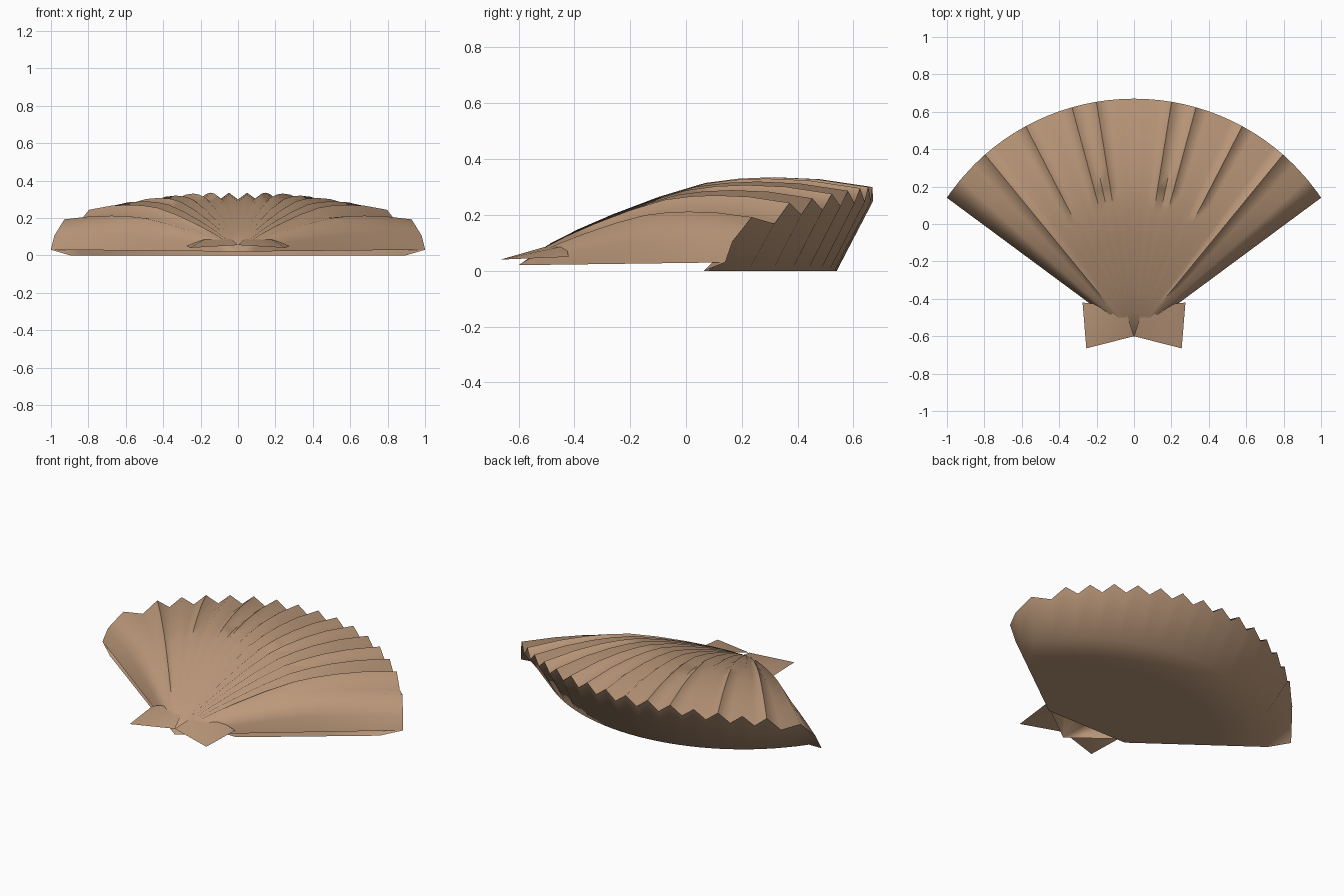
import bpy, bmesh
from math import sin, cos, radians
from mathutils import Vector

cube = bpy.data.objects.get("Cube")
if cube:
    bpy.data.objects.remove(cube)

# Single shell colour
tan = bpy.data.materials.new("shell_tan")
tan.use_nodes = True
colour = (0.50, 0.315, 0.195, 1)
tan.diffuse_color = colour
bsdf = next(n for n in tan.node_tree.nodes if n.type == 'BSDF_PRINCIPLED')
bsdf.inputs["Base Color"].default_value = colour
bsdf.inputs["Roughness"].default_value = 0.7

HINGE_Y = -0.6
EDGE = 53.5
STEP = 3.03

# Half fan: (angle, height factor); even entries are valleys, odd are ridges
factors = [1, 1, 1, 1, .99, .985, .97, .95, .93, .91, .88, .85, .82, .79]
half = [(i * STEP, f, i % 2 == 0) for i, f in enumerate(factors)]
half += [(43, .70, True), (48, .60, False), (52, .28, False), (EDGE, 0, False)]
columns = [(-a, f, v) for a, f, v in reversed(half[1:])] + half

# Ridge profile from hinge to rim: (radius, height)
profile = [(.12, .10), (.22, .15), (.35, .205), (.52, .268), (.68, .315),
           (.80, .330), (.92, .335), (1.08, .328), (1.27, .30)]


def polar(angle, radius, z):
    a = radians(angle)
    return Vector((radius * sin(a), HINGE_Y + radius * cos(a), z))


def finish(bm, name, angle):
    mesh = bpy.data.meshes.new(name)
    bm.to_mesh(mesh)
    bm.free()
    mesh.materials.append(tan)
    ob = bpy.data.objects.new(name, mesh)
    bpy.context.collection.objects.link(ob)
    bpy.ops.object.select_all(action='DESELECT')
    ob.select_set(True)
    bpy.context.view_layer.objects.active = ob
    bpy.ops.object.shade_smooth_by_angle(angle=radians(angle))
    return ob


# Ribbed shell: top sheet, slanted back wall and flat underside
bm = bmesh.new()
rows = []
for r, height in profile:
    row = []
    for a, f, valley in columns:
        shrink = 1 - 0.02 * (r / 1.27) * (abs(a) / EDGE) ** 2
        base = 0.02 + 0.01 * r / 1.27
        z = base + f * (height - base)
        if valley:
            z -= 0.036 * r / 0.9
        row.append(bm.verts.new(polar(a, r * shrink, z)))
    rows.append(row)

for r in (1.14, 0.85):
    rows.append([bm.verts.new(polar(a, r * (1 - 0.02 * (a / EDGE) ** 2), 0))
                 for a, f, v in columns])
rows.append([bm.verts.new(polar(a, 0.2 / cos(radians(a)), 0))
             for a, f, v in columns])

for inner, outer in zip(rows, rows[1:]):
    for i in range(len(columns) - 1):
        bm.faces.new((inner[i], outer[i], outer[i + 1], inner[i + 1]))

# Pointed beak at the hinge
beak = bm.verts.new((0, HINGE_Y, 0.02))
for left, right in zip(rows[0], rows[0][1:]):
    bm.faces.new((beak, left, right))
for face in bm.faces:
    face.normal_update()
if rows[4][len(columns) // 2].link_faces[0].normal.z < 0:
    bmesh.ops.reverse_faces(bm, faces=bm.faces[:])
finish(bm, "ribbed_shell", 75)

# Hinge wings: thin sheets either side of the beak
wing = [(0, HINGE_Y, .055), (.255, -.665, .04), (.275, -.42, .05),
        (.17, -.43, .09), (.035, -.49, .09)]
for side, name in ((1, "left_hinge_wing"), (-1, "right_hinge_wing")):
    bm = bmesh.new()
    pts = [bm.verts.new((side * x, y, z)) for x, y, z in wing]
    for tri in ((0, 1, 4), (1, 3, 4), (1, 2, 3)):
        order = tri if side > 0 else tri[::-1]
        bm.faces.new([pts[k] for k in order])
    finish(bm, name, 30)
